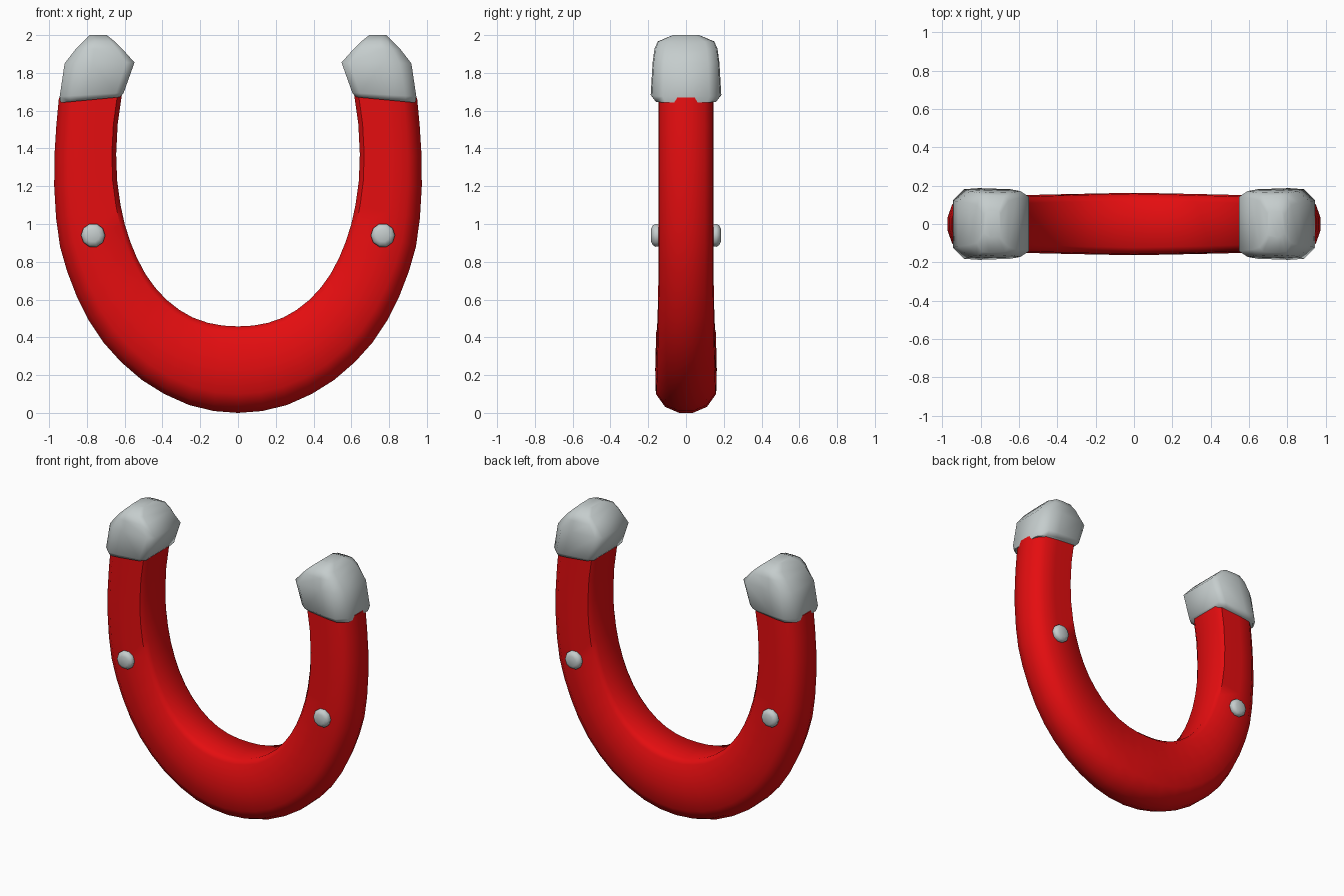
import bpy, bmesh, math

if "Cube" in bpy.data.objects:
    bpy.data.objects.remove(bpy.data.objects["Cube"])


def material(name, rgb):
    m = bpy.data.materials.new(name)
    m.diffuse_color = (*rgb, 1)
    m.use_nodes = True
    m.node_tree.nodes["Principled BSDF"].inputs["Base Color"].default_value = m.diffuse_color
    return m


RED = material("bright red", (0.78, 0.004, 0.005))
GREY = material("light steel grey", (0.56, 0.61, 0.61))


def loft(name, rings, mat, angle):
    """Skin a list of equal-sized vertex rings and close both ends."""
    bm = bmesh.new()
    vs = [[bm.verts.new(p) for p in r] for r in rings]
    n = len(rings[0])
    for a, b in zip(vs, vs[1:]):
        for i in range(n):
            j = (i + 1) % n
            bm.faces.new((a[i], a[j], b[j], b[i]))
    bm.faces.new(vs[0])
    bm.faces.new(vs[-1])
    bmesh.ops.recalc_face_normals(bm, faces=bm.faces)
    me = bpy.data.meshes.new(name)
    bm.to_mesh(me)
    bm.free()
    me.materials.append(mat)
    ob = bpy.data.objects.new(name, me)
    bpy.context.collection.objects.link(ob)
    bpy.ops.object.select_all(action='DESELECT')
    ob.select_set(True)
    bpy.context.view_layer.objects.active = ob
    bpy.ops.object.shade_smooth_by_angle(angle=math.radians(angle))
    return ob


def section(outer, inner, depth, half):
    """Cross-section spanning the outer to inner points; half = (u, v) profile."""
    prof = half + [(u, -v) for u, v in reversed(half)]
    return [(outer[0] + (inner[0] - outer[0]) * u, v * depth,
             outer[1] + (inner[1] - outer[1]) * u) for u, v in prof]


# Horseshoe body: outer and inner edge points of the right half, bottom to tip
outer = [(0, 0), (.13, .01), (.26, .042), (.39, .1), (.51, .175), (.62, .27),
         (.71, .37), (.79, .49), (.855, .62), (.905, .75), (.942, .88),
         (.963, 1.03), (.973, 1.2), (.972, 1.36), (.962, 1.52), (.948, 1.67)]
inner = [(0, .458), (.08, .462), (.16, .477), (.24, .505), (.31, .545), (.38, .6),
         (.44, .665), (.49, .735), (.535, .82), (.57, .905), (.6, 1.0),
         (.622, 1.1), (.64, 1.23), (.645, 1.37), (.637, 1.53), (.614, 1.69)]
body_half = [(0, .22), (.07, .68), (.22, .98), (.5, 1), (.93, .97), (1, .75)]
rings = []
for i in range(-15, 16):
    k, s = abs(i), (1 if i >= 0 else -1)
    d = 0.163 - 0.017 * min(1, k / 8)
    rings.append([(x * s, y, z) for x, y, z in
                  section(outer[k], inner[k], d, body_half)])
loft("horseshoe_body", rings, RED, 50)

# Faceted tip caps: (outer point, inner point, half depth)
cap_rows = [((.94, 1.642), (.625, 1.672), .165), ((.944, 1.675), (.605, 1.695), .187),
            ((.918, 1.85), (.548, 1.855), .177), ((.86, 1.925), (.615, 1.93), .167),
            ((.82, 1.965), (.655, 1.968), .15), ((.785, 2.0), (.695, 2.0), .07)]
cap_half = [(0, .66), (.17, .97), (.4, 1), (.88, .97), (1, .8)]
# Rivet heads: radius and distance from the centre plane
rivet_rows = [(.05, .1), (.06, .142), (.064, .16), (.055, .176), (.035, .185)]

for s, side in ((-1, "left"), (1, "right")):
    loft(side + "_tip_cap",
         [[(x * s, y, z) for x, y, z in section(o, i, d, cap_half)]
          for o, i, d in cap_rows], GREY, 55)
    for f, face in ((-1, "front"), (1, "back")):
        loft(f"{side}_{face}_rivet",
             [[(s * .767 + r * math.cos(a * math.pi / 5), f * y,
                .94 + r * math.sin(a * math.pi / 5)) for a in range(10)]
              for r, y in rivet_rows], GREY, 60)
